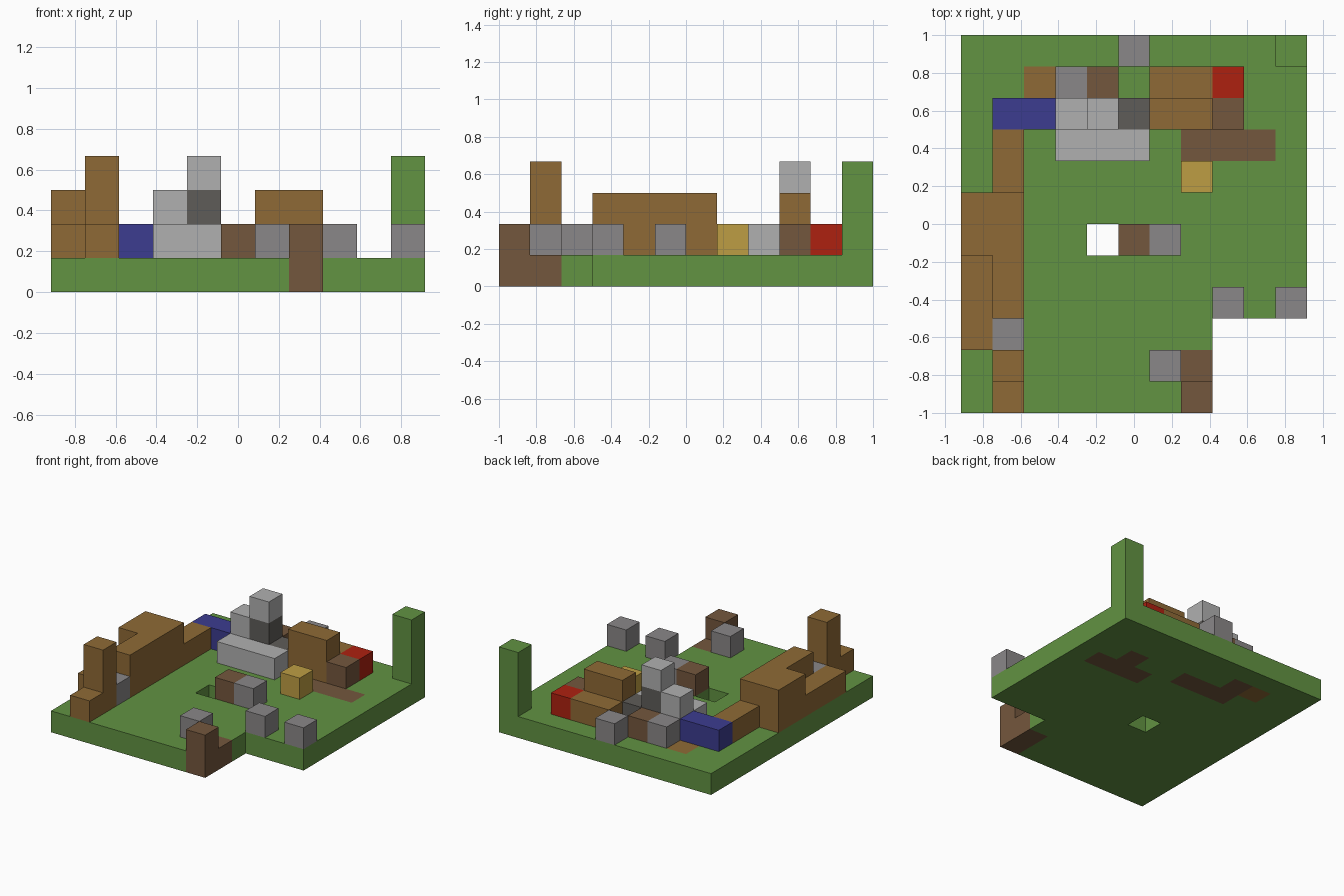
import bpy
import bmesh
from mathutils import Vector

cube = bpy.data.objects.get("Cube")
if cube:
    bpy.data.objects.remove(cube, do_unlink=True)

CELL = 1 / 6                       # one block
ORIGIN = Vector((-5.5, -6, 0))     # grid corner, in blocks


def linear(channel):
    c = channel / 255
    return c / 12.92 if c <= 0.04045 else ((c + 0.055) / 1.055) ** 2.4


def material(name, r, g, b):
    colour = (linear(r), linear(g), linear(b), 1)
    mat = bpy.data.materials.new(name)
    mat.use_nodes = True
    mat.diffuse_color = colour
    mat.node_tree.nodes["Principled BSDF"].inputs["Base Color"].default_value = colour
    return mat


green = material("grass green", 98, 147, 66)
wood = material("wood brown", 143, 106, 54)
brown = material("earth brown", 116, 87, 61)
grey = material("stone grey", 138, 135, 136)
light_grey = material("light grey", 176, 176, 176)
dark_grey = material("dark grey", 95, 92, 89)
blue = material("blue", 60, 60, 144)
red = material("red", 174, 33, 16)
yellow = material("straw yellow", 190, 158, 68)

blocks = {}      # grid cell -> part name
part_colour = {}


def fill(part, colour, x, y, z=1, width=1, depth=1, height=1):
    """Fill a box of grid cells with a part; later parts replace earlier ones."""
    part_colour[part] = colour
    for i in range(x, x + width):
        for j in range(y, y + depth):
            for k in range(z, z + height):
                blocks[i, j, k] = part


def dig(x, y, width=1, depth=1):
    for i in range(x, x + width):
        for j in range(y, y + depth):
            blocks.pop((i, j, 0), None)


# Ground slab with a missing corner and a small pit
fill("ground", green, 0, 0, z=0, width=11, depth=12)
dig(8, 0, width=3, depth=3)
dig(4, 5)
fill("ground", green, 10, 11, height=3)    # corner post

# Earth patches sunk flush into the ground
fill("east_path", brown, 7, 8, z=0, width=3)
fill("east_path", brown, 8, 9, z=0)
fill("north_path", brown, 3, 9, z=0, width=3)
fill("north_path", brown, 3, 10, z=0)
fill("wood_patch", wood, 2, 10, z=0)

# Front stump
fill("front_stump", brown, 7, 0, z=0, depth=2)
fill("front_stump", brown, 7, 0)

# Long wooden wall on the west side
fill("wooden_wall", wood, 1, 3, depth=6)
fill("wooden_wall", wood, 0, 2, depth=5)
fill("wooden_wall", wood, 1, 3, height=2, depth=4)
fill("wooden_wall", wood, 0, 5, height=2, depth=2)
fill("wooden_pillar", wood, 1, 1, height=3)
fill("wooden_pillar", wood, 1, 0)

# Loose stones
for number, (x, y) in enumerate([(1, 2), (6, 1), (8, 3), (10, 3), (6, 5), (5, 11), (3, 10)]):
    fill(f"stone_{number}", grey, x, y)

# Stone tower cluster
fill("pale_bench", light_grey, 3, 8, width=3)
fill("pale_column", light_grey, 3, 9, height=2)
fill("tower_core", dark_grey, 4, 9, width=2)
fill("tower_core", dark_grey, 4, 9, z=2)
fill("tower_cap", light_grey, 4, 9, z=3)

# Wooden hut with its neighbours
fill("wooden_hut", wood, 6, 9, width=2, depth=2)
fill("wooden_hut", wood, 6, 9, width=2, height=2)
fill("hut_earth_block", brown, 8, 9)
fill("red_block", red, 8, 10)
fill("straw_block", yellow, 7, 7)
fill("blue_trough", blue, 1, 9, width=2)
fill("north_earth_block", brown, 4, 10)
fill("pit_earth_block", brown, 5, 5)


def build(part, colour):
    """Make the outer faces of one part, merged into large flat faces."""
    bm = bmesh.new()
    for cell in [c for c, owner in blocks.items() if owner == part]:
        centre = Vector(cell) + Vector((0.5, 0.5, 0.5)) + ORIGIN
        for axis in range(3):
            for side in (-1, 1):
                step = Vector((0, 0, 0))
                step[axis] = side
                if tuple(int(a + b) for a, b in zip(cell, step)) in blocks:
                    continue
                u, v = Vector((0, 0, 0)), Vector((0, 0, 0))
                u[(axis + 1) % 3] = 0.5
                v[(axis + 2) % 3] = 0.5 * side
                corners = (-u - v, u - v, u + v, v - u)
                bm.faces.new([bm.verts.new((centre + step / 2 + c) * CELL) for c in corners])
    bmesh.ops.remove_doubles(bm, verts=bm.verts, dist=0.001)
    bmesh.ops.dissolve_limit(bm, angle_limit=0.01, verts=bm.verts, edges=bm.edges)
    mesh = bpy.data.meshes.new(part)
    bm.to_mesh(mesh)
    bm.free()
    mesh.materials.append(colour)
    bpy.context.collection.objects.link(bpy.data.objects.new(part, mesh))


for part, colour in part_colour.items():
    build(part, colour)
